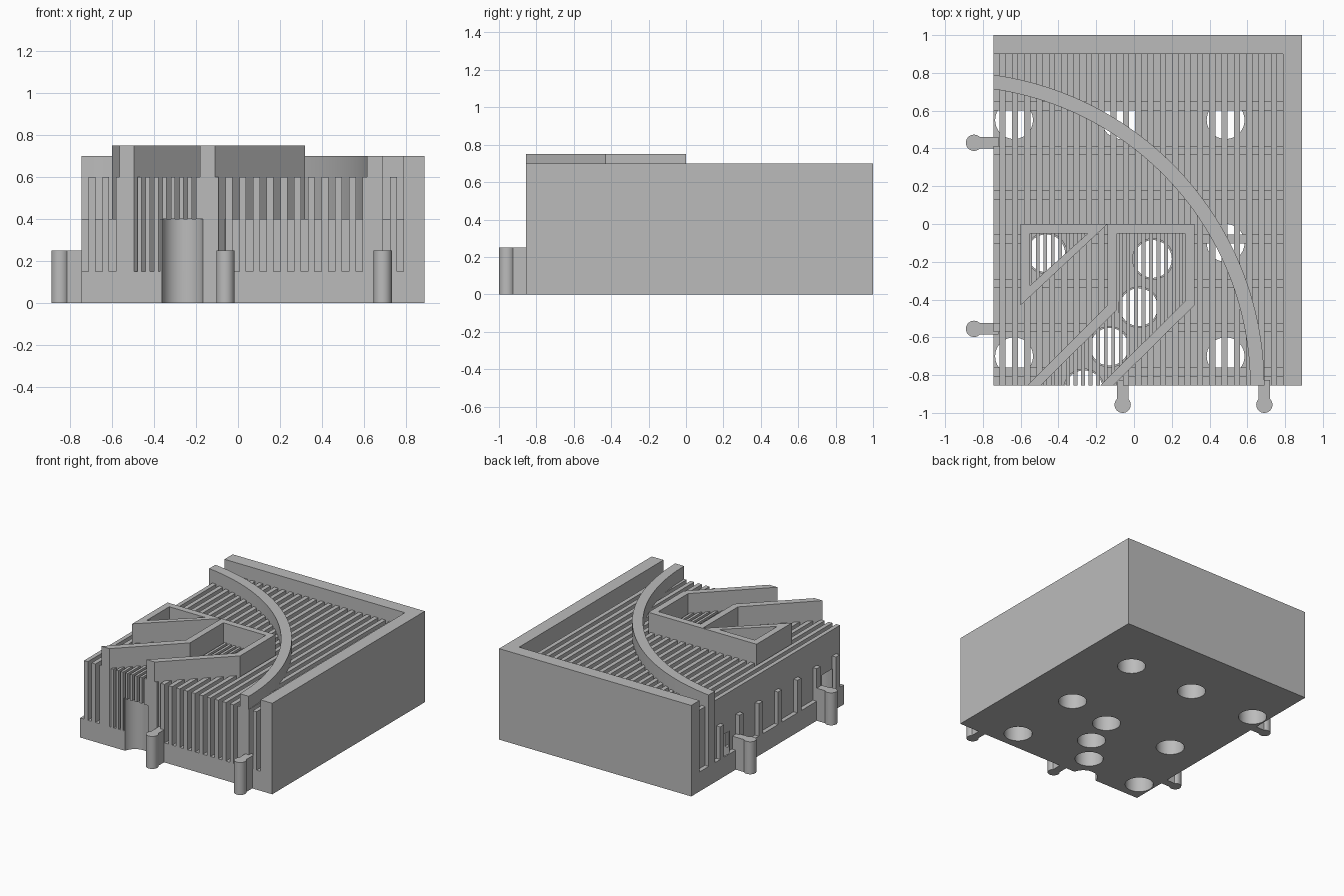
import bpy, bmesh
from math import sin, cos, pi, asin, acos

cube = bpy.data.objects.get("Cube")
if cube:
    bpy.data.objects.remove(cube, do_unlink=True)

grey = bpy.data.materials.new("plain_grey")
grey.use_nodes = True
colour = (0.5, 0.5, 0.5, 1)
grey.diffuse_color = colour
grey.node_tree.nodes["Principled BSDF"].inputs["Base Color"].default_value = colour

# Main extents
LEFT, RIGHT, FRONT, BACK = -0.745, 0.89, -0.855, 1.0
WALL, FLOOR, RIB_TOP, BAR_TOP = 0.1, 0.15, 0.6, 0.4
IN_R, IN_B = RIGHT - WALL, BACK - WALL


def rect(x0, x1, y0, y1):
    return [(x0, y0), (x1, y0), (x1, y1), (x0, y1)]


def circle(x, y, r, n=48):
    return [(x + r * cos(2 * pi * i / n), y + r * sin(2 * pi * i / n)) for i in range(n)]


def prisms(name, outlines, z0, z1):
    """One object made of upright prisms, one for each outline."""
    bm = bmesh.new()
    for pts in outlines:
        low = [bm.verts.new((x, y, z0)) for x, y in pts]
        high = [bm.verts.new((x, y, z1)) for x, y in pts]
        bm.faces.new(low[::-1])
        bm.faces.new(high)
        for i in range(len(pts)):
            j = (i + 1) % len(pts)
            bm.faces.new((low[i], low[j], high[j], high[i]))
    bmesh.ops.recalc_face_normals(bm, faces=bm.faces[:])
    mesh = bpy.data.meshes.new(name)
    bm.to_mesh(mesh)
    bm.free()
    mesh.materials.append(grey)
    obj = bpy.data.objects.new(name, mesh)
    bpy.context.collection.objects.link(obj)
    return obj


def select(obj):
    bpy.ops.object.select_all(action="DESELECT")
    obj.select_set(True)
    bpy.context.view_layer.objects.active = obj


def boolean(obj, cutter, operation="DIFFERENCE"):
    select(obj)
    mod = obj.modifiers.new("cut", "BOOLEAN")
    mod.operation, mod.solver, mod.object = operation, "EXACT", cutter
    bpy.ops.object.modifier_apply(modifier=mod.name)


# Cutters: round sockets, the pockets inside the raised walls, front trim
outer_spots = [(-0.635, 0.55), (-0.07, 0.55), (0.485, 0.55),
               (0.485, -0.1), (-0.635, -0.7), (0.485, -0.7)]
inner_spots = [(-0.465, -0.155), (0.1, -0.185), (0.025, -0.44), (-0.13, -0.65), (-0.265, -0.875)]
outer_holes = prisms("outer_hole_cutter", [circle(x, y, 0.1) for x, y in outer_spots], -0.1, 0.3)
inner_holes = prisms("inner_hole_cutter", [circle(x, y, 0.1) for x, y in inner_spots], -0.1, BAR_TOP)
pockets = prisms("pocket_cutter", [
    [(-0.58, -0.02), (-0.58, -0.38), (-0.19, -0.02)],
    [(-0.115, -0.02), (-0.115, -0.44), (-0.575, -0.9), (-0.19, -0.9), (0.295, -0.42), (0.295, -0.02)],
], 0.1, 0.7)
trim = prisms("front_trim_cutter", [rect(-1, 1, -1.2, FRONT)], -0.2, 1)
cutters = [outer_holes, inner_holes, pockets, trim]

# Base plate and the two tall side walls
floor = prisms("floor", [rect(LEFT, RIGHT, FRONT, BACK)], 0, FLOOR)
walls = prisms("corner_walls", [[(IN_R, FRONT), (RIGHT, FRONT), (RIGHT, BACK),
                                 (LEFT, BACK), (LEFT, IN_B), (IN_R, IN_B)]], FLOOR, 0.7)

# Wide ribs, with low cross bars bridging the gaps
COUNT = 23
step = (IN_R - LEFT) / (2 * COUNT + 1)
ribs = prisms("ribs", [rect(LEFT + step * (2 * i + 1), LEFT + step * (2 * i + 2), FRONT, IN_B)
                       for i in range(COUNT)], FLOOR, RIB_TOP)
bars = prisms("cross_bars", [rect(LEFT, IN_R, 0.6 - 0.2345 * k, 0.648 - 0.2345 * k)
                             for k in range(7)], FLOOR, BAR_TOP)
for part in (ribs, bars):
    boolean(part, pockets)

# Fine ribs inside the pockets
fine = prisms("fine_ribs", [rect(-0.6 + 0.04 * i, -0.58 + 0.04 * i, FRONT, -0.01)
                            for i in range(24)], FLOOR, RIB_TOP)
boolean(fine, pockets, "INTERSECT")

# Thin sleeves round the pocket sockets
sleeves = prisms("socket_sleeves", [circle(x, y, 0.11) for x, y in inner_spots], FLOOR, BAR_TOP)
boolean(sleeves, pockets, "INTERSECT")
boolean(sleeves, trim)

# Curved wall sweeping from the left side to the front
cx, n = -0.97, 48


def sweep(r):
    end = acos((LEFT - cx) / r)
    return [(cx + r * cos(end * i / n), FRONT + r * sin(end * i / n)) for i in range(n + 1)]


arc = prisms("curved_wall", [sweep(1.66) + sweep(1.585)[::-1]], FLOOR, 0.7)

# Raised angular walls: triangle frame, then open channel
triangle = prisms("triangle_frame", [[(-0.6, 0), (-0.6, -0.43), (-0.14, 0)]], FLOOR, 0.75)
opening = prisms("triangle_cutter", [[(-0.55, -0.05), (-0.55, -0.325), (-0.245, -0.05)]], 0, 1)
boolean(triangle, opening)
channel = prisms("channel_wall", [[
    (-0.14, 0), (0.32, 0), (0.32, -0.43), (-0.11, FRONT), (-0.18, FRONT), (0.27, -0.41),
    (0.27, -0.05), (-0.09, -0.05), (-0.09, -0.455), (-0.495, FRONT), (-0.565, FRONT),
    (-0.14, -0.43)]], FLOOR, 0.75)
cutters.append(opening)

# Sockets pass through everything low enough
for part in (floor, ribs, bars, fine, sleeves, arc, triangle, channel):
    boolean(part, outer_holes)
    boolean(part, inner_holes)

# Connector pegs: neck plus round head
R, HALF = 0.043, 0.03
a = asin(HALF / R)


def peg(sx, sy, front):
    head = [(-R * cos(a + (2 * pi - 2 * a) * i / 24), R * sin(a + (2 * pi - 2 * a) * i / 24))
            for i in range(25)]
    local = [(-0.13, -HALF), (-0.13, HALF)] + head
    # local neck points along -x; turn it towards the body
    if front:
        return [(sx + v, sy - u) for u, v in local]
    return [(sx - u, sy + v) for u, v in local]


pegs = prisms("connector_pegs", [peg(-0.06, -0.957, True), peg(0.69, -0.957, True),
                                 peg(-0.847, 0.43, False), peg(-0.847, -0.555, False)], 0, 0.25)

for cutter in cutters:
    bpy.data.objects.remove(cutter, do_unlink=True)
for part in (floor, bars, ribs, fine, sleeves, arc, channel, pegs):
    select(part)
    bpy.ops.object.shade_smooth_by_angle(angle=0.5)
